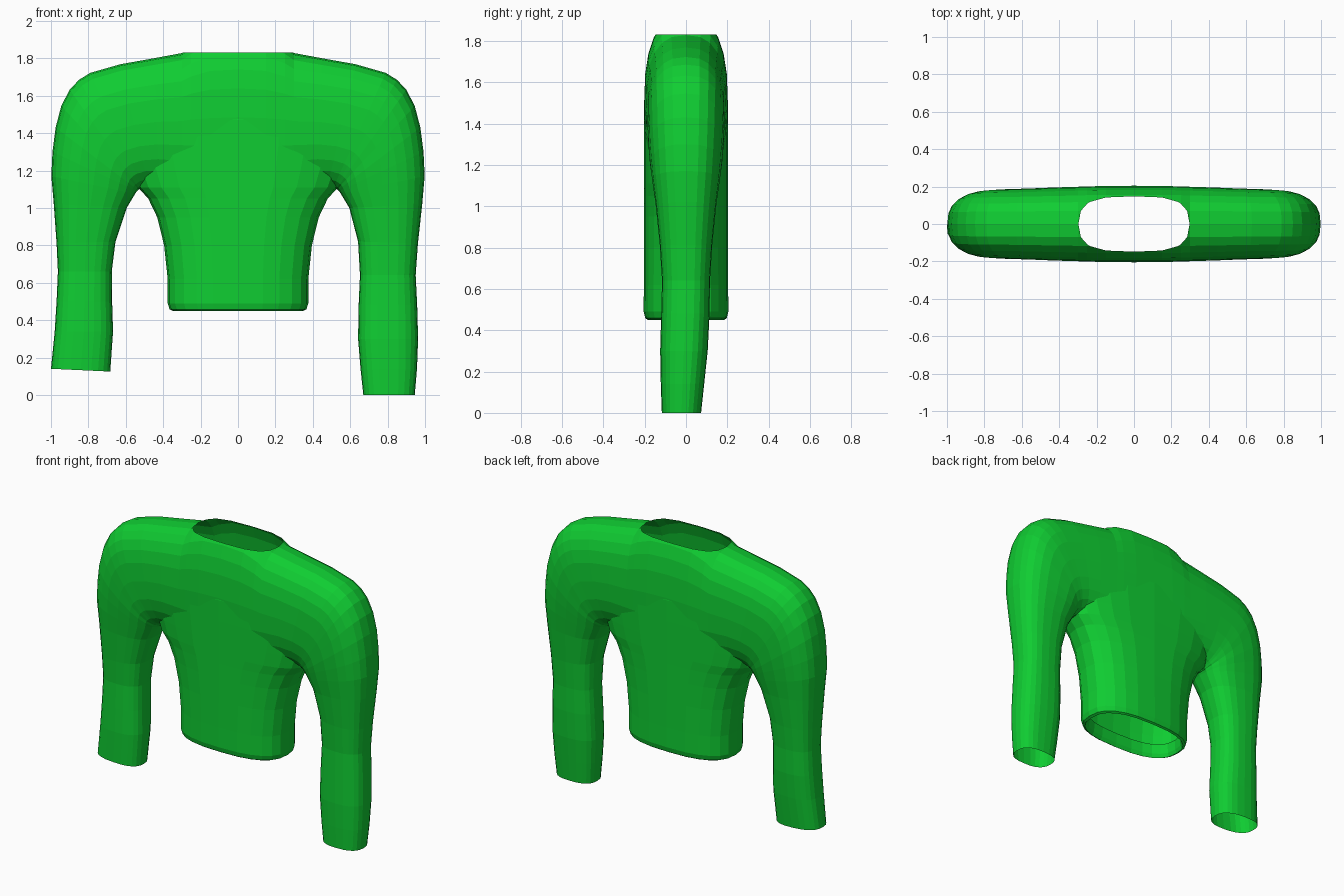
import bpy, bmesh
from math import cos, sin, pi
from mathutils import Vector

if "Cube" in bpy.data.objects:
    bpy.data.objects.remove(bpy.data.objects["Cube"])

N = 24  # sides of every cross-section


def sec(v, n=2.6):
    return (1 if v >= 0 else -1) * abs(v) ** (2 / n)


def ring(a, b, depth, yc=0.0):
    """Rounded cross-section spanning a -> b in the xz plane, with half depth in y."""
    a, b = Vector((a[0], yc, a[1])), Vector((b[0], yc, b[1]))
    c, h = (a + b) / 2, (b - a) / 2
    return [c + h * sec(cos(t)) + Vector((0, depth * sec(sin(t)), 0))
            for t in (2 * pi * i / N for i in range(N))]


def loft(name, rings):
    bm = bmesh.new()
    vs = [[bm.verts.new(p) for p in r] for r in rings]
    for r, s in zip(vs, vs[1:]):
        for i in range(N):
            j = (i + 1) % N
            bm.faces.new((r[i], r[j], s[j], s[i]))
    bm.faces.new(vs[0])
    bm.faces.new(vs[-1])
    bmesh.ops.recalc_face_normals(bm, faces=bm.faces)
    me = bpy.data.meshes.new(name)
    bm.to_mesh(me)
    bm.free()
    ob = bpy.data.objects.new(name, me)
    bpy.context.collection.objects.link(ob)
    return ob


# Shoulder half: armpit x, z, shoulder x, z, half depth
shoulder = [(.15, 1.05, .15, 1.91, .203), (.25, 1.08, .25, 1.865, .201),
            (.30, 1.10, .30, 1.828, .199), (.42, 1.12, .45, 1.80, .195),
            (.48, 1.12, .63, 1.768, .19), (.51, 1.11, .79, 1.722, .187),
            (.518, 1.105, .85, 1.685, .186), (.525, 1.10, .90, 1.632, .185),
            (.53, 1.10, .945, 1.545, .182), (.535, 1.095, .975, 1.43, .179),
            (.54, 1.09, .992, 1.30, .172), (.55, 1.075, .998, 1.17, .163),
            (.595, 1.0, .985, 1.02, .147)]
# Sleeves: inner x, z, outer x, z, half depth, y centre
right_arm = [(.642, .82, .962, .81, .127, 0), (.652, .64, .95, .64, .116, 0),
             (.645, .48, .958, .48, .117, -.003), (.642, .30, .963, .30, .115, -.01),
             (.655, .14, .957, .14, .105, -.017), (.67, 0, .945, 0, .095, -.022)]
left_arm = [(.655, .82, .97, .81, .127, 0), (.675, .66, .963, .66, .116, 0),
            (.673, .50, .97, .50, .117, -.003), (.668, .34, .98, .34, .113, -.01),
            (.683, .125, 1.0, .14, .1, -.017)]


def side(s, arm):
    return [ring((s * r[0], r[1]), (s * r[2], r[3]), *r[4:]) for r in shoulder + arm]


yoke = loft("sleeves_and_shoulders",
            side(-1, left_arm)[::-1] + [ring((0, 1.05), (0, 1.92), .203)] + side(1, right_arm))

# Torso with a turned-in hem: z, half width, half depth
torso_profile = [(.54, .335, .168), (.475, .34, .174), (.45, .35, .185), (.458, .366, .197),
                 (.49, .376, .205), (.62, .376, .204), (.80, .395, .203), (.95, .432, .203),
                 (1.05, .48, .203), (1.11, .535, .203), (1.2, .57, .203),
                 (1.33, .61, .2035), (1.47, .62, .2035), (1.6, .55, .18)]
torso = loft("pullover", [[Vector((p.x, p.y, z)) for p in ring((-w, 0), (w, 0), d)]
                          for z, w, d in torso_profile])

# Fuse torso and sleeves into one skin
mod = torso.modifiers.new("fuse", 'BOOLEAN')
mod.operation, mod.solver, mod.object = 'UNION', 'EXACT', yoke
fused = bpy.data.meshes.new_from_object(
    torso.evaluated_get(bpy.context.evaluated_depsgraph_get()))
torso.modifiers.clear()
torso.data = fused
bpy.data.objects.remove(yoke)

# Open the cuffs, hem and neck
bm = bmesh.new()
bm.from_mesh(fused)
caps = [f for f in bm.faces if len(f.verts) >= N - 2 and f.calc_center_median().z < .6]
bmesh.ops.delete(bm, geom=caps, context='FACES')
bmesh.ops.bisect_plane(bm, geom=bm.verts[:] + bm.edges[:] + bm.faces[:],
                       plane_co=(0, 0, 1.83), plane_no=(0, 0, 1), clear_outer=True)
bm.to_mesh(fused)
bm.free()

mat = bpy.data.materials.new("green_cloth")
mat.diffuse_color = (0.005, 0.61, 0.032, 1)
mat.use_nodes = True
mat.node_tree.nodes["Principled BSDF"].inputs["Base Color"].default_value = mat.diffuse_color
fused.materials.clear()
fused.materials.append(mat)
